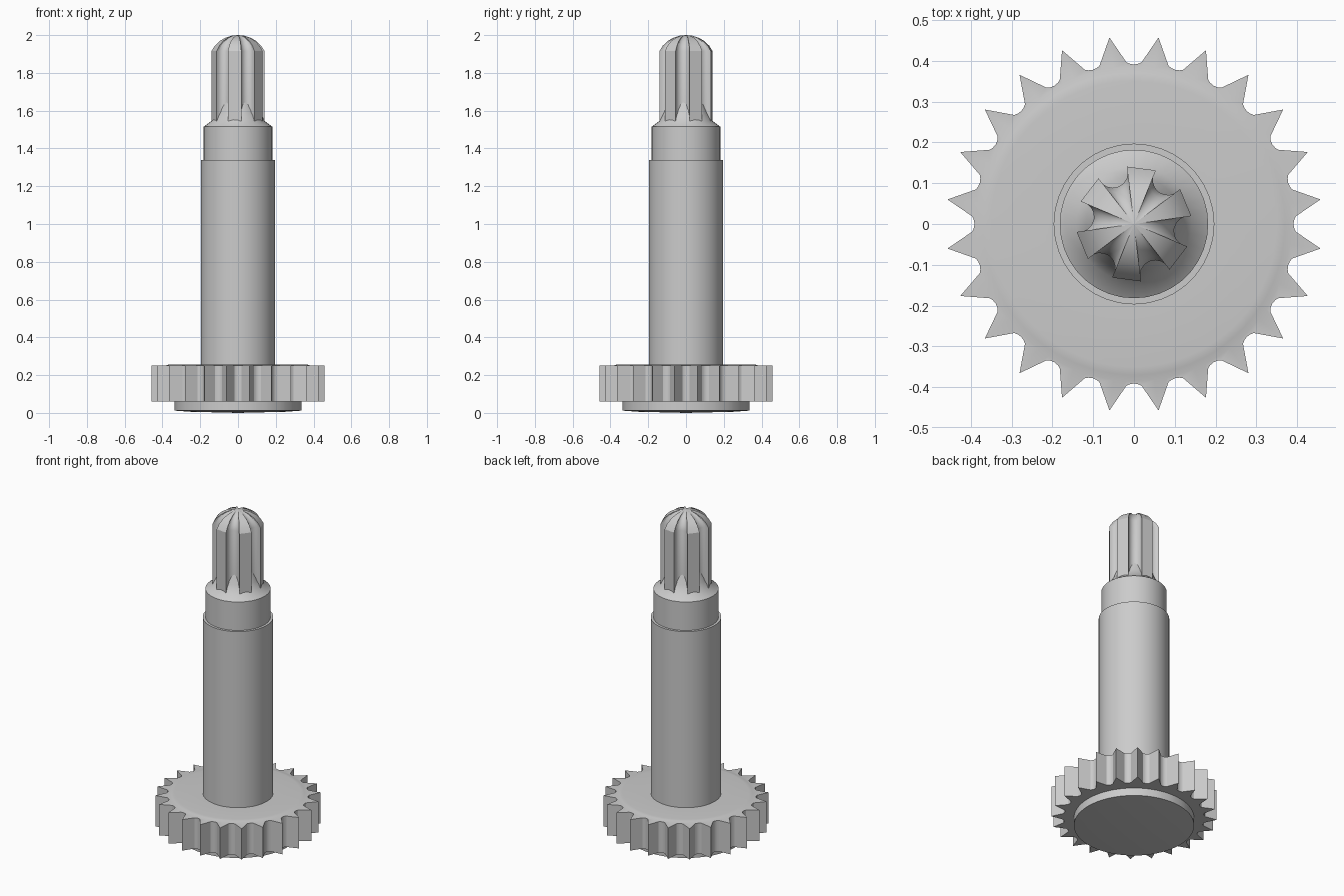
import bpy, bmesh
from math import sin, cos, pi, radians

if "Cube" in bpy.data.objects:
    bpy.data.objects.remove(bpy.data.objects["Cube"])


def loft(name, rings, angle=30):
    """Skin a list of equal-length point rings; single-point rings become poles."""
    bm = bmesh.new()
    vs = [[bm.verts.new(p) for p in r] for r in rings]
    for a, b in zip(vs, vs[1:]):
        n = max(len(a), len(b))
        for i in range(n):
            j = (i + 1) % n
            if len(a) == 1:
                bm.faces.new((a[0], b[j], b[i]))
            elif len(b) == 1:
                bm.faces.new((a[i], a[j], b[0]))
            else:
                bm.faces.new((a[i], a[j], b[j], b[i]))
    bmesh.ops.recalc_face_normals(bm, faces=bm.faces)
    me = bpy.data.meshes.new(name)
    bm.to_mesh(me)
    bm.free()
    ob = bpy.data.objects.new(name, me)
    bpy.context.collection.objects.link(ob)
    bpy.ops.object.select_all(action='DESELECT')
    bpy.context.view_layer.objects.active = ob
    ob.select_set(True)
    bpy.ops.object.shade_smooth_by_angle(angle=radians(angle))
    return ob


def section(polar, z, s=1.0):
    return [(s * r * cos(a), s * r * sin(a), z) for r, a in polar]


def circle(r, z, angles):
    return [(0, 0, z)] if r == 0 else section([(r, a) for a in angles], z)


# Gear wheel: 24 pointed teeth with rounded valleys, base disc below
TEETH = 24
teeth = [(r, radians(15 * k + d)) for k in range(TEETH)
         for r, d in ((0.397, -2.7), (0.393, -1.5), (0.391, 0),
                      (0.393, 1.5), (0.397, 2.7), (0.461, 7.5))]
ang = [a for _, a in teeth]
loft("gear_wheel",
     [circle(r, z, ang) for r, z in ((0, 0), (0.25, 0.006), (0.335, 0.012), (0.335, 0.06))]
     + [section(teeth, 0.06), section(teeth, 0.25)]
     + [circle(r, z, ang) for r, z in ((0.385, 0.25), (0.37, 0.255), (0.35, 0.257), (0.19, 0.257))])

# Stepped round shaft with chamfer and run-out cone under the splines
round_angles = [2 * pi * i / 36 for i in range(36)]
loft("shaft", [circle(r, z, round_angles) for r, z in (
    (0.197, 0.25), (0.197, 1.34), (0.182, 1.34), (0.182, 1.515),
    (0.141, 1.545), (0.118, 1.59), (0.099, 1.645), (0, 1.645))])

# Splined tip: six flat ridges, six scooped grooves, domed end
spline = []
for k in range(6):
    mid = radians(52.5 + 60 * k)
    for i in range(9):
        t = pi * i / 8
        x, y = 0.137 - 0.038 * sin(t), -0.0367 * cos(t)
        r = (x * x + y * y) ** 0.5
        spline.append((r, mid + y / x))
dome = [(1, 1.535), (1, 1.915), (0.88, 1.943), (0.7, 1.968),
        (0.48, 1.986), (0.24, 1.997)]
loft("splined_tip", [section(spline, z, s) for s, z in dome] + [[(0, 0, 2.0)]], 25)
